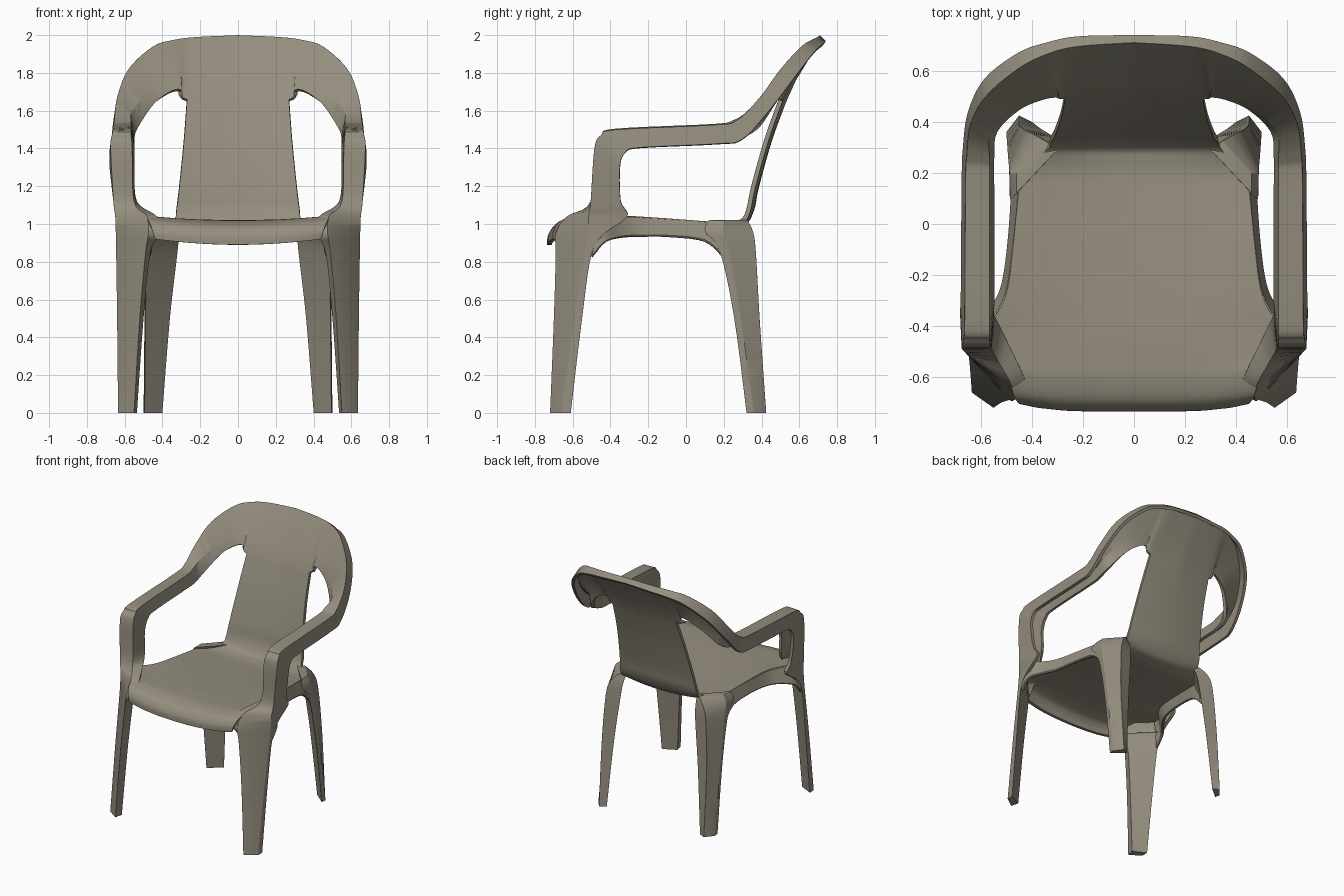
import bpy, bmesh, math
from mathutils import Vector

default_cube = bpy.data.objects.get("Cube")
if default_cube:
    bpy.data.objects.remove(default_cube, do_unlink=True)

# One taupe plastic for the whole chair
plastic = bpy.data.materials.new("taupe_plastic")
plastic.use_nodes = True
TAUPE = (0.30, 0.27, 0.21, 1.0)
plastic.diffuse_color = TAUPE
shader = plastic.node_tree.nodes["Principled BSDF"]
shader.inputs["Base Color"].default_value = TAUPE
shader.inputs["Roughness"].default_value = 0.6

STEPS = 5


def smooth_stations(stations):
    """Catmull-Rom interpolation between neighbouring cross-sections."""
    result = []
    last = len(stations) - 1
    for i in range(last):
        before, start = stations[max(i - 1, 0)], stations[i]
        end, after = stations[i + 1], stations[min(i + 2, last)]
        for step in range(STEPS):
            t = step / STEPS
            section = []
            for a, b, c, d in zip(before, start, end, after):
                a, b, c, d = Vector(a), Vector(b), Vector(c), Vector(d)
                section.append(b + 0.5 * t * (c - a + t * (2 * a - 5 * b + 4 * c - d
                                                           + t * (3 * (b - c) + d - a))))
            result.append(section)
    result.append([Vector(p) for p in stations[last]])
    return result


def moulded_shell(name, patches, thickness, flip=False, foot=False, top=False):
    """Loft each patch into a sheet, weld them, mirror, thicken and soften the edges."""
    bm = bmesh.new()
    for number, patch in enumerate(patches):
        rows = [[bm.verts.new(p) for p in section] for section in patch]
        for low, high in zip(rows, rows[1:]):
            for j in range(len(low) - 1):
                bm.faces.new((low[j], low[j + 1], high[j + 1], high[j]))
        if foot and number == 0:
            bm.faces.new(list(reversed(rows[0])))
        if top:
            bm.faces.new(rows[-1])
    bmesh.ops.remove_doubles(bm, verts=bm.verts[:], dist=0.0005)
    if flip:
        bmesh.ops.reverse_faces(bm, faces=bm.faces[:])
    mesh = bpy.data.meshes.new(name)
    bm.to_mesh(mesh)
    bm.free()
    mesh.materials.append(plastic)
    obj = bpy.data.objects.new(name, mesh)
    bpy.context.scene.collection.objects.link(obj)

    obj.modifiers.new("both_sides", 'MIRROR')
    mod = obj.modifiers.new("wall", 'SOLIDIFY')
    mod.thickness = thickness
    mod.offset = -1
    mod = obj.modifiers.new("soft_edges", 'BEVEL')
    mod.width = 0.006
    mod.segments = 1
    mod.limit_method = 'ANGLE'
    mod.angle_limit = math.radians(40)

    bpy.ops.object.select_all(action='DESELECT')
    obj.select_set(True)
    bpy.context.view_layer.objects.active = obj
    bpy.ops.object.convert(target='MESH')
    bpy.ops.object.shade_smooth_by_angle(angle=math.radians(28))


def level(z, *points):
    """A horizontal cross-section at height z."""
    return [(x, y, z) for x, y in points]


# Front legs and posts: inner edge, front corner, side corner, rear edge
front_leg = [
    level(0, (.535, -.66), (.55, -.72), (.635, -.66), (.635, -.61)),
    level(.5, (.5, -.64), (.52, -.7), (.64, -.59), (.64, -.55)),
    level(.84, (.465, -.63), (.49, -.69), (.645, -.535), (.645, -.5)),
    level(.95, (.42, -.67), (.475, -.69), (.647, -.52), (.647, -.43)),
    level(1.04, (.43, -.6), (.48, -.63), (.65, -.515), (.65, -.31)),
    level(1.12, (.535, -.38), (.55, -.505), (.66, -.505), (.66, -.345)),
]

# Arms sweeping up into the top rail: inner edge, inner rim, outer rim, outer edge
arm_and_rail = [
    [(.547, -.36, 1.3), (.56, -.485, 1.4), (.675, -.485, 1.4), (.68, -.35, 1.3)],
    [(.547, -.32, 1.39), (.565, -.45, 1.47), (.668, -.45, 1.47), (.68, -.32, 1.38)],
    [(.547, -.24, 1.42), (.565, -.37, 1.505), (.663, -.37, 1.5), (.678, -.24, 1.405)],
    [(.547, .15, 1.44), (.565, .15, 1.53), (.66, .15, 1.525), (.675, .17, 1.425)],
    [(.547, .26, 1.45), (.565, .25, 1.55), (.655, .27, 1.55), (.67, .3, 1.45)],
    [(.535, .36, 1.5), (.56, .355, 1.6), (.64, .39, 1.67), (.65, .44, 1.6)],
    [(.45, .445, 1.63), (.47, .455, 1.7), (.58, .5, 1.82), (.585, .57, 1.77)],
    [(.36, .485, 1.7), (.38, .51, 1.77), (.45, .61, 1.94), (.455, .67, 1.9)],
    [(.3, .495, 1.71), (.31, .53, 1.78), (.34, .665, 1.975), (.345, .71, 1.94)],
    [(.27, .49, 1.66), (.255, .54, 1.77), (.22, .695, 1.99), (.22, .735, 1.96)],
    [(0, .51, 1.66), (0, .56, 1.77), (0, .71, 2), (0, .74, 1.97)],
]
frame = smooth_stations(front_leg + arm_and_rail)
leg_inner_wall = [[section[-1], section[0]] for section in frame[:3 * STEPS]]

# Backrest panel hangs from the rail and flows into the seat and rolled lip: y, z, half width
spine = [
    (.415, 1.45, .285), (.345, 1.2, .31), (.32, 1.08, .325),
    (.295, 1.03, .335), (.25, 1.015, .39), (.19, 1.01, .44), (.1, 1.015, .455), (-.1, 1.03, .475),
    (-.25, 1.04, .495), (-.34, 1.045, .53), (-.44, 1.05, .61), (-.53, 1.05, .57),
    (-.61, 1.045, .5), (-.69, 1.02, .475), (-.73, .97, .455), (-.735, .92, .44),
]
rail_edge = [section[0] for section in frame[-STEPS - 1:]]
columns = [point.x / rail_edge[0].x for point in rail_edge]
DIP = 0.03
panel = [rail_edge]
for y, z, half in spine:
    upright, front = z > 1.06, y < -0.6
    section = []
    for u in columns:
        hollow = DIP * (1 - u * u)
        bow = DIP * u ** 4 if front else 0
        if upright:
            section.append((u * half, y + hollow * 0.6, z))
        else:
            section.append((u * half, y + bow, z - hollow))
    panel.append(section)
moulded_shell("frame_backrest_and_seat",
              [frame, leg_inner_wall, smooth_stations(panel)], 0.024, foot=True)

# Closed back legs: inner edge, rear corner, side corner, front edge
back_leg = [
    level(0, (.4, .4), (.45, .425), (.5, .36), (.495, .32)),
    level(.5, (.36, .37), (.45, .39), (.495, .29), (.49, .255)),
    level(.85, (.32, .345), (.43, .37), (.49, .23), (.485, .18)),
    level(.96, (.31, .325), (.4, .355), (.485, .2), (.485, .1)),
    level(1.02, (.3, .29), (.345, .325), (.46, .2), (.46, .12)),
]
closed_leg = [section + section[:1] for section in smooth_stations(back_leg)]
moulded_shell("back_legs", [closed_leg], 0.02, flip=True, foot=True, top=True)

# Arched, outward-sloping aprons joining the legs: y, top x, bottom x, top, bottom
apron = [
    (-.5, .63, .645, 1.05, .82), (-.43, .61, .64, 1.055, .9), (-.34, .535, .575, 1.045, .93),
    (-.25, .497, .525, 1.04, .935), (-.1, .475, .5, 1.03, .935),
    (.1, .455, .485, 1.015, .91), (.2, .455, .487, 1, .82),
]
apron_sections = [[(high, y, top), ((high + low) / 2, y, (top + bottom) / 2), (low, y, bottom)]
                  for y, high, low, top, bottom in apron]
moulded_shell("side_aprons", [smooth_stations(apron_sections)], 0.022)
